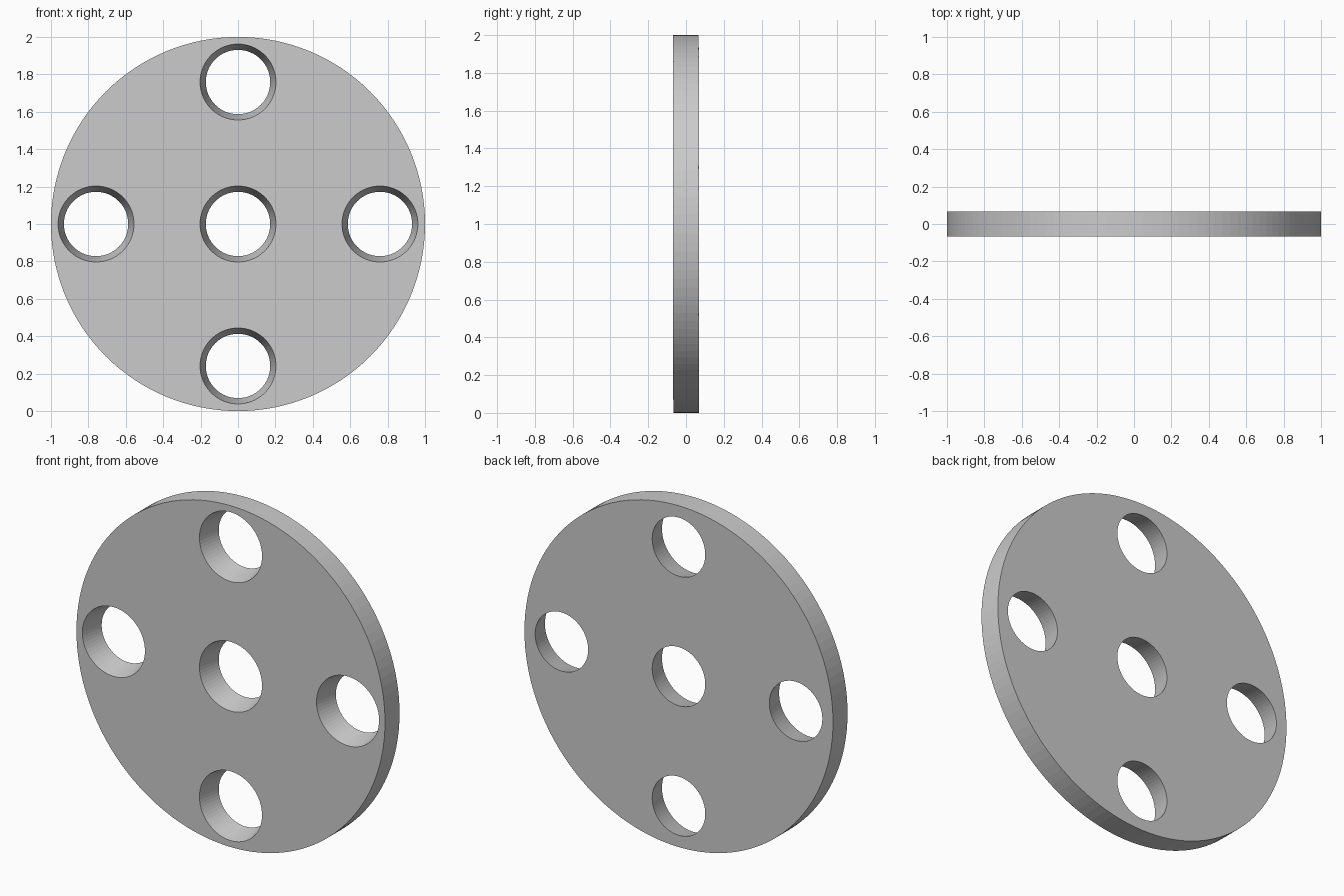
import bpy
from math import pi

if "Cube" in bpy.data.objects:
    bpy.data.objects.remove(bpy.data.objects["Cube"])

HALF = 0.0675            # half thickness of the plate
R_FRONT, R_BACK = 0.203, 0.172
OFFSET = 0.759           # distance of the outer holes from the centre
EXTRA = 0.05             # how far the cutters poke out on each side


def cone(name, r_front, r_back, half, x, z, sides):
    """Cone along y, with r_front at -y and r_back at +y."""
    bpy.ops.mesh.primitive_cone_add(vertices=sides, radius1=r_back, radius2=r_front,
                                    depth=2 * half, location=(x, 0, z),
                                    rotation=(pi / 2, 0, 0))
    ob = bpy.context.object
    ob.name = name
    return ob


# Round plate standing upright
plate = cone("plate", 1, 1, HALF, 0, 1, 128)

# Five tapered holes, wider at the front
grow = (R_FRONT - R_BACK) / (2 * HALF) * EXTRA
for x, z in [(0, 0), (1, 0), (-1, 0), (0, 1), (0, -1)]:
    cutter = cone("hole_cutter", R_FRONT + grow, R_BACK - grow, HALF + EXTRA,
                  x * OFFSET, 1 + z * OFFSET, 64)
    cutter.hide_render = True
    mod = plate.modifiers.new("hole", 'BOOLEAN')
    mod.operation = 'DIFFERENCE'
    mod.solver = 'EXACT'
    mod.object = cutter
    bpy.context.view_layer.objects.active = plate
    bpy.ops.object.modifier_apply(modifier=mod.name)
    bpy.data.objects.remove(cutter)
